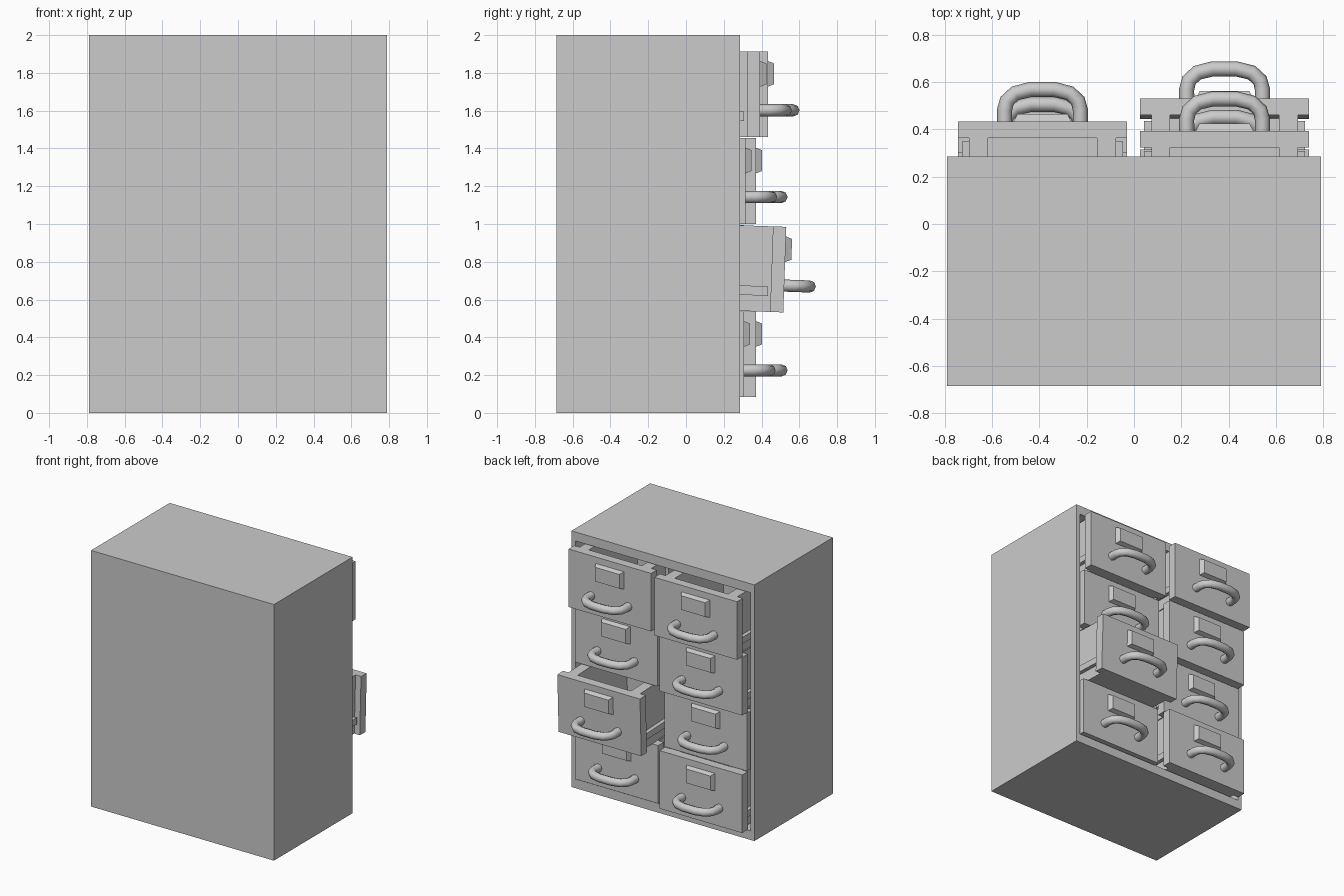
import bpy, bmesh
from mathutils import Matrix, Vector

cube = bpy.data.objects.get("Cube")
if cube:
    bpy.data.objects.remove(cube, do_unlink=True)

GREY = (0.6, 0.6, 0.6, 1)
mat = bpy.data.materials.new("painted grey steel")
mat.use_nodes = True
mat.diffuse_color = GREY
mat.node_tree.nodes["Principled BSDF"].inputs["Base Color"].default_value = GREY


def add_box(bm, lo, hi):
    lo, hi = Vector(lo), Vector(hi)
    m = Matrix.Translation((lo + hi) / 2) @ Matrix.Diagonal((*(hi - lo), 1))
    return bmesh.ops.create_cube(bm, size=1, matrix=m)["verts"]


def finish(bm, name, place=Matrix()):
    bmesh.ops.recalc_face_normals(bm, faces=bm.faces)
    mesh = bpy.data.meshes.new(name)
    bm.to_mesh(mesh)
    bm.free()
    mesh.materials.append(mat)
    obj = bpy.data.objects.new(name, mesh)
    bpy.context.collection.objects.link(obj)
    obj.matrix_world = place
    return obj


# Cabinet shell: a block whose drawer side is inset and pushed in
BACK = 0.285
bm = bmesh.new()
add_box(bm, (-0.79, -0.685, 0), (0.79, BACK, 2))
bm.normal_update()
face = max(bm.faces, key=lambda f: f.normal.y)
bmesh.ops.inset_individual(bm, faces=[face], thickness=0.04)
for v in face.verts:
    v.co.x = 0.755 if v.co.x > 0 else -0.755
    v.co.z = 1.93 if v.co.z > 1 else 0.07
pushed = bmesh.ops.extrude_face_region(bm, geom=[face])["geom"]
bmesh.ops.translate(bm, vec=(0, -0.93, 0),
                    verts=[g for g in pushed if isinstance(g, bmesh.types.BMVert)])
if face.is_valid:
    bmesh.ops.delete(bm, geom=[face], context="FACES_ONLY")
finish(bm, "cabinet_shell")

# Upright partition between the two columns
bm = bmesh.new()
add_box(bm, (-0.015, -0.64, 0.07), (0.01, 0.24, 1.93))
finish(bm, "partition")

W, H, T = 0.357, 0.453, 0.07      # half width, height, thickness of a drawer front
IN, DEEP = 0.31, -0.72            # half width of the tray, its rear end


def drawer(name, place):
    # Front panel
    bm = bmesh.new()
    add_box(bm, (-W, -T, 0), (W, 0, H))
    finish(bm, name + "_front", place)

    # Open tray with thick sides
    bm = bmesh.new()
    for s in (-1, 1):
        xs = sorted((s * 0.23, s * IN))
        add_box(bm, (xs[0], DEEP, 0), (xs[1], -T, H))
    add_box(bm, (-0.23, DEEP, 0), (0.23, -T, 0.04))
    add_box(bm, (-0.23, DEEP, 0.04), (0.23, DEEP + 0.05, H))
    finish(bm, name + "_tray", place)

    # Side runners
    bm = bmesh.new()
    for s in (-1, 1):
        xs = sorted((s * IN, s * 0.34))
        add_box(bm, (xs[0], DEEP, 0.085), (xs[1], -T - 0.015, 0.135))
    finish(bm, name + "_runners", place)

    # Label holder with chamfered sides
    bm = bmesh.new()
    verts = add_box(bm, (-0.125, -0.005, 0.265), (0.125, 0.033, 0.405))
    for v in verts:
        if v.co.y > 0:
            v.co.x *= 0.84
            v.co.z += 0.015 if v.co.z < 0.3 else -0.015
    finish(bm, name + "_label_holder", place)

    # Bent tube handle
    half = [(0.16, -0.01), (0.16, 0.05), (0.15, 0.088), (0.115, 0.12), (0.05, 0.136)]
    path = half + [(-x, y) for x, y in reversed(half)]
    curve = bpy.data.curves.new(name + "_path", "CURVE")
    curve.dimensions = "3D"
    curve.bevel_depth = 0.032
    curve.bevel_resolution = 2
    curve.use_fill_caps = True
    spline = curve.splines.new("POLY")
    spline.points.add(len(path) - 1)
    for p, (x, y) in zip(spline.points, path):
        p.co = (x, y, 0.142, 1)
    tube = bpy.data.objects.new(name + "_tube", curve)
    bpy.context.collection.objects.link(tube)
    mesh = bpy.data.meshes.new_from_object(
        tube.evaluated_get(bpy.context.evaluated_depsgraph_get()))
    bpy.data.objects.remove(tube)
    bm = bmesh.new()
    bm.from_mesh(mesh)
    bpy.data.meshes.remove(mesh)
    for f in bm.faces:
        f.smooth = len(f.verts) == 4
    finish(bm, name + "_handle", place)


# Drawers from bottom to top: how far each front stands out
columns = {
    "left": (0.383, (0.307, 0.515, 0.315, 0.393)),
    "right": (-0.387, (0.37, 0.307, 0.37, 0.433)),
}
for side, (x, fronts) in columns.items():
    for row, y in enumerate(fronts):
        z = 0.083 + row * 0.459
        place = Matrix.Translation((x, y, z))
        if y > 0.5:
            # The pulled-out drawer sags
            place = Matrix.Translation((x, y, z - 0.01)) @ Matrix.Rotation(-0.035, 4, "X")
        drawer(f"{side}_drawer_{row + 1}", place)
